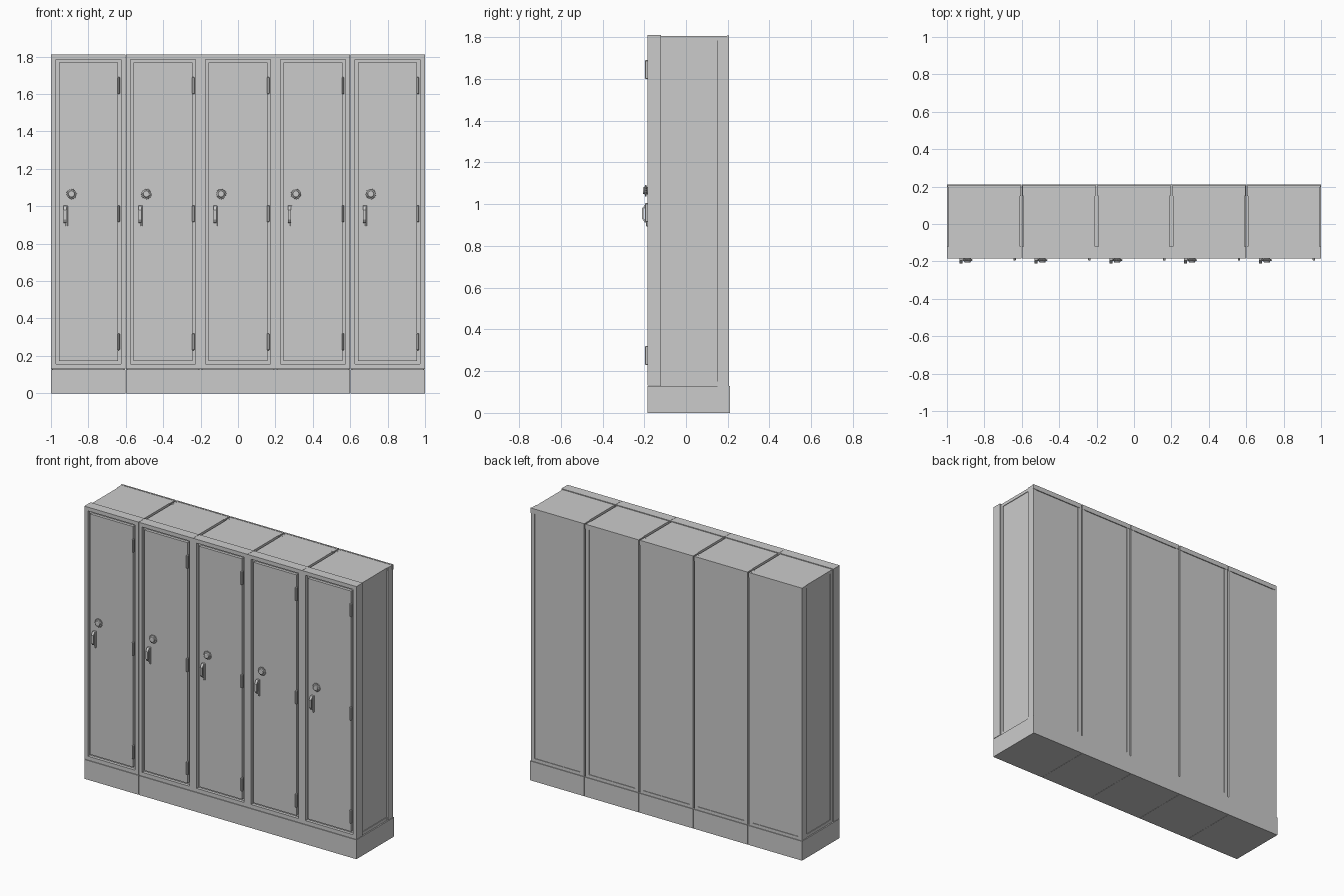
import bpy, bmesh, math
from mathutils import Vector

if "Cube" in bpy.data.objects:
    bpy.data.objects.remove(bpy.data.objects["Cube"])

PITCH = 0.4


def finish(name, bm):
    bmesh.ops.recalc_face_normals(bm, faces=bm.faces)
    mesh = bpy.data.meshes.new(name)
    bm.to_mesh(mesh)
    bm.free()
    return mesh


def box_bm(x0, x1, y0, y1, z0, z1):
    bm = bmesh.new()
    bmesh.ops.create_cube(bm, size=1)
    for v in bm.verts:
        v.co = Vector(((x0, x1)[v.co.x > 0], (y0, y1)[v.co.y > 0], (z0, z1)[v.co.z > 0]))
    bm.normal_update()
    return bm


def recess(bm, normal, border, depth):
    """Inset the flat face that looks along normal and push it inwards."""
    n = Vector(normal)
    face = max(bm.faces, key=lambda f: f.normal.dot(n) * 10 + f.calc_center_median().dot(n))
    bmesh.ops.inset_region(bm, faces=[face], thickness=border)
    floor = bmesh.ops.extrude_discrete_faces(bm, faces=[face])["faces"][0]
    for v in floor.verts:
        v.co -= n * depth
    bm.normal_update()


def bevel(bm, width, segments=1):
    bmesh.ops.bevel(bm, geom=bm.edges[:], offset=width, segments=segments,
                    affect='EDGES', profile=0.5)


# plinth
plinth = finish("plinth", box_bm(-0.1993, 0.1993, -0.185, 0.21, 0, 0.128))

# cabinet body with shallow pressed side and back panels
bm = box_bm(-0.191, 0.191, -0.122, 0.205, 0.128, 1.805)
for n in ((1, 0, 0), (-1, 0, 0), (0, 1, 0)):
    recess(bm, n, 0.03, 0.004)
body = finish("cabinet_body", bm)

# top back lip and rear corner posts
lip = finish("back_lip", box_bm(-0.197, 0.197, 0.197, 0.207, 1.775, 1.807))
post = finish("rear_post", box_bm(-0.006, 0.006, 0.15, 0.2055, 0.128, 1.8055))

# front frame with a door recess
bm = box_bm(-0.1993, 0.1993, -0.185, -0.12, 0.131, 1.81)
recess(bm, (0, -1, 0), 0.036, 0.02)
frame = finish("front_frame", bm)

# door
bm = box_bm(-0.158, 0.158, -0.184, -0.16, 0.172, 1.769)
door = finish("door", bm)

# hinge barrel and leaf
bm = box_bm(0.155, 0.168, -0.196, -0.18, -0.045, 0.045)
bevel(bm, 0.003)
hinge = finish("hinge", bm)

# toothed dial, rings of (radius, tooth depth, y)
bm = bmesh.new()
TEETH, previous = 16, None
for r, tooth, y in ((0.018, 0, -0.183), (0.018, 0, -0.188), (0.028, 0.004, -0.189),
                    (0.027, 0.004, -0.196), (0.018, 0, -0.198),
                    (0.016, 0, -0.205), (0.012, 0, -0.207)):
    ring = []
    for i in range(TEETH * 4):
        a = math.tau * i / (TEETH * 4)
        q = r - (tooth if i % 4 >= 2 else 0)
        ring.append(bm.verts.new((q * math.cos(a), y, q * math.sin(a))))
    if previous:
        for i in range(len(ring)):
            j = (i + 1) % len(ring)
            bm.faces.new((previous[i], previous[j], ring[j], ring[i]))
    else:
        bm.faces.new(ring)
    previous = ring
bm.faces.new(previous)
dial = finish("dial", bm)

# handle back plate
bm = box_bm(-0.121, -0.110, -0.191, -0.182, 0.893, 1.003)
bevel(bm, 0.002)
plate = finish("handle_plate", bm)

# handle grip, a bent bar profile in y, z
bm = bmesh.new()
profile = [(-0.185, 1.003), (-0.194, 1.001), (-0.210, 0.980), (-0.210, 0.930),
           (-0.198, 0.912), (-0.185, 0.910), (-0.185, 0.918), (-0.195, 0.920),
           (-0.203, 0.933), (-0.203, 0.976), (-0.191, 0.992), (-0.185, 0.993)]
face = bm.faces.new([bm.verts.new((-0.132, y, z)) for y, z in profile])
side = bmesh.ops.extrude_face_region(bm, geom=[face])["geom"]
for v in side:
    if isinstance(v, bmesh.types.BMVert):
        v.co.x += 0.016
grip = finish("handle_grip", bm)


def place(mesh, loc):
    ob = bpy.data.objects.new(mesh.name, mesh)
    ob.location = loc
    bpy.context.collection.objects.link(ob)


# row of five lockers
for k in range(-2, 3):
    x = k * PITCH
    for part in (plinth, body, lip, frame, door, plate, grip):
        place(part, (x, 0, 0))
    for s in (-1, 1):
        place(post, (x + s * 0.189, 0, 0))
    for z in (0.275, 0.96, 1.645):
        place(hinge, (x, 0, z))
    place(dial, (x - 0.09, 0, 1.065))
